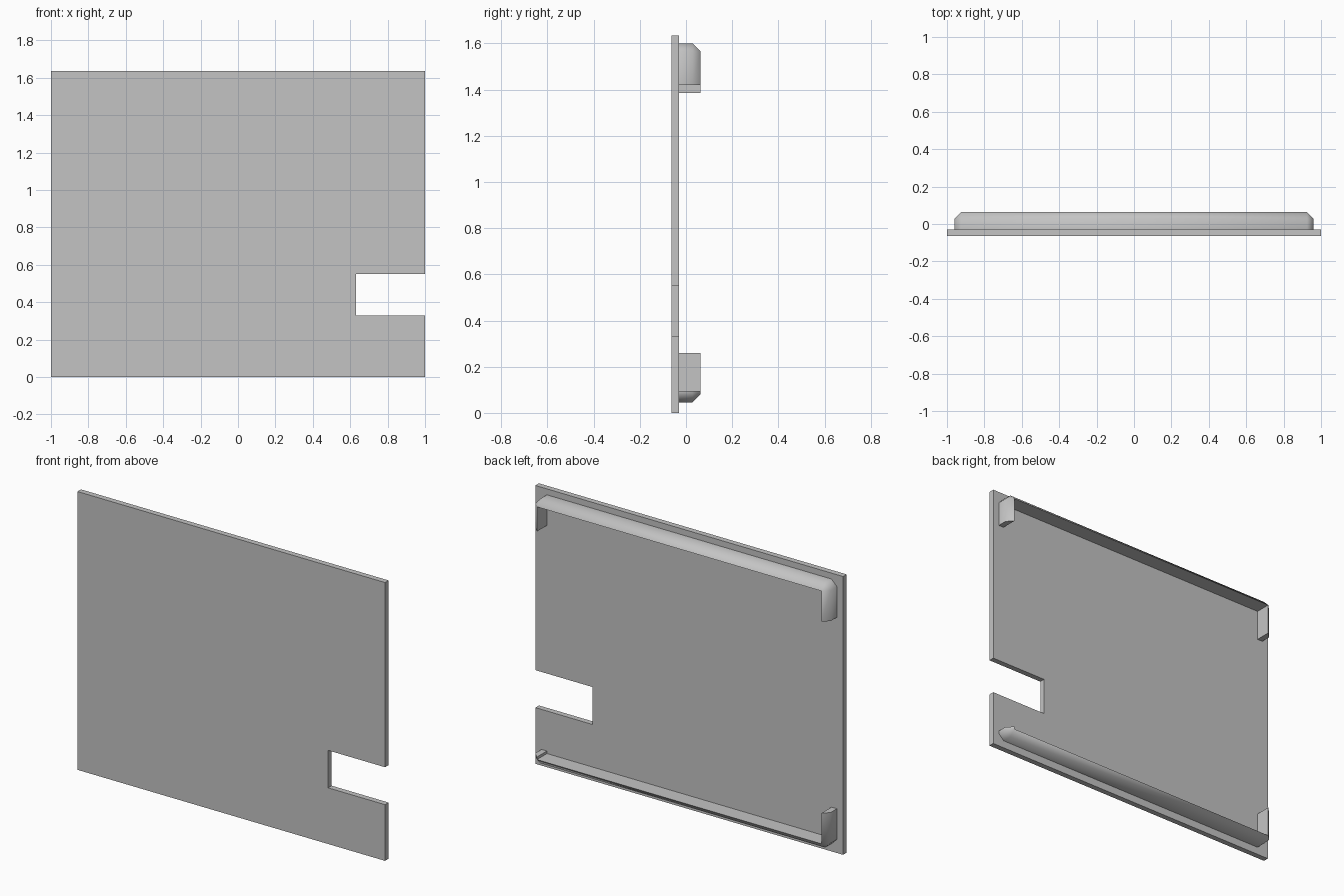
import bpy, bmesh, math

cube = bpy.data.objects.get("Cube")
if cube:
    bpy.data.objects.remove(cube, do_unlink=True)

FRONT, BACK, SHOULDER, TIP = -0.063, -0.03, 0.028, 0.063
HALF, WALL = 0.96, 0.035

grey = bpy.data.materials.new("plain grey")
grey.use_nodes = True
grey.diffuse_color = (0.55, 0.55, 0.55, 1)
grey.node_tree.nodes["Principled BSDF"].inputs["Base Color"].default_value = grey.diffuse_color


def finish(name, bm):
    bmesh.ops.recalc_face_normals(bm, faces=bm.faces)
    mesh = bpy.data.meshes.new(name)
    bm.to_mesh(mesh)
    bm.free()
    mesh.materials.append(grey)
    obj = bpy.data.objects.new(name, mesh)
    bpy.context.collection.objects.link(obj)
    return obj


# Flat panel with a notch in its left edge
outline = [(-1, 0), (1, 0), (1, 0.33), (0.63, 0.33),
           (0.63, 0.55), (1, 0.55), (1, 1.635), (-1, 1.635)]
bm = bmesh.new()
face = bm.faces.new([bm.verts.new((x, FRONT, z)) for x, z in outline])
extruded = bmesh.ops.extrude_face_region(bm, geom=[face])["geom"]
bmesh.ops.translate(bm, vec=(0, BACK - FRONT, 0),
                    verts=[v for v in extruded if isinstance(v, bmesh.types.BMVert)])
finish("panel", bm)


def rail(name, edge, inward, left_end, right_end):
    """Lip along one edge, turning at both ends into short legs."""
    inner = edge + inward * WALL
    core = HALF - WALL
    # Each station: outer point and inner point of the wall, as (x, z)
    path = [((HALF, left_end), (core, left_end)),
            ((HALF, inner), (core, inner)),
            ((core, edge), (core, inner)),
            ((-core, edge), (-core, inner)),
            ((-HALF, inner), (-core, inner)),
            ((-HALF, right_end), (-core, right_end))]
    bm = bmesh.new()
    rings = []
    for (ox, oz), (ix, iz) in path:
        section = [(ox, BACK, oz), (ox, SHOULDER, oz), (ix, TIP, iz), (ix, BACK, iz)]
        rings.append([bm.verts.new(p) for p in section])
    for a, b in zip(rings, rings[1:]):
        for i in range(4):
            j = (i + 1) % 4
            bm.faces.new((a[i], a[j], b[j], b[i]))
    bm.faces.new(rings[0])
    bm.faces.new(rings[-1])
    bmesh.ops.remove_doubles(bm, verts=bm.verts, dist=0.0001)
    obj = finish(name, bm)
    # Soften the bevels, keep the wall edges sharp
    bpy.ops.object.select_all(action='DESELECT')
    obj.select_set(True)
    bpy.context.view_layer.objects.active = obj
    bpy.ops.object.shade_smooth_by_angle(angle=math.radians(58))


rail("upper_rail", 1.6, -1, 1.42, 1.385)
rail("lower_rail", 0.045, 1, 0.095, 0.26)
